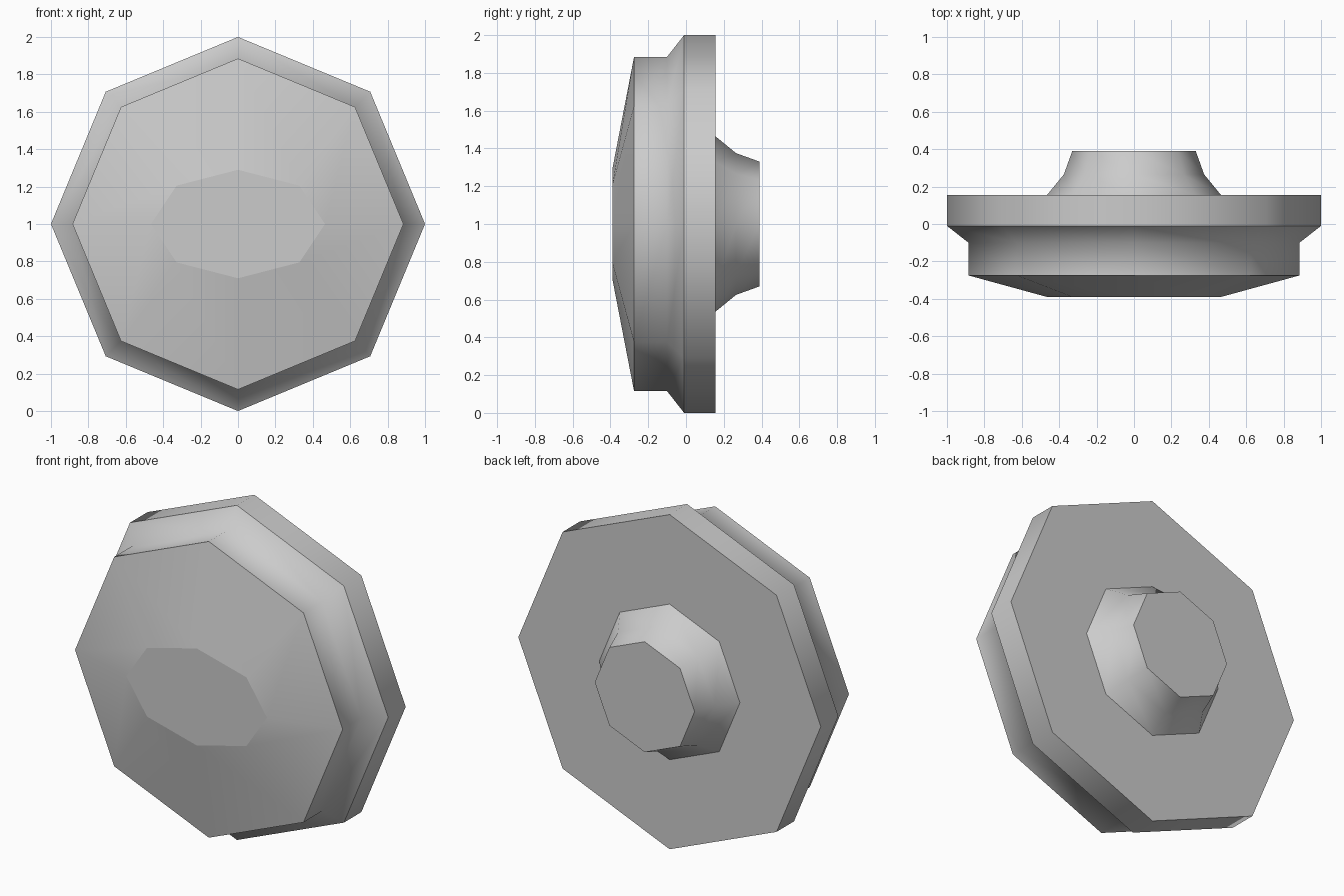
import bpy, bmesh
from math import cos, sin, pi

cube = bpy.data.objects.get("Cube")
if cube:
    bpy.data.objects.remove(cube, do_unlink=True)

SIDES = 8
CENTRE_Z = 1.0

grey = bpy.data.materials.new("plain_grey")
grey.use_nodes = True
colour = (0.6, 0.6, 0.6, 1.0)
grey.diffuse_color = colour
grey.node_tree.nodes["Principled BSDF"].inputs["Base Color"].default_value = colour


def lathe(name, stations):
    """Skin octagonal rings along y; each station is (y, x radius, z radius, sharp)."""
    bm = bmesh.new()
    rings = []
    for y, rx, rz, sharp in stations:
        angles = [2 * pi * i / SIDES for i in range(SIDES)]
        rings.append([bm.verts.new((rx * cos(a), y, rz * sin(a))) for a in angles])
    for a, b in zip(rings, rings[1:]):
        for i in range(SIDES):
            j = (i + 1) % SIDES
            bm.faces.new((a[i], a[j], b[j], b[i]))
    bm.faces.new(rings[0])
    bm.faces.new(rings[-1])
    bmesh.ops.recalc_face_normals(bm, faces=bm.faces)
    for f in bm.faces:
        f.smooth = True
    # Keep the crisp rims, let the other rings blend
    for ring, station in zip(rings, stations):
        if station[3]:
            for i in range(SIDES):
                bm.edges.get((ring[i], ring[(i + 1) % SIDES])).smooth = False
    mesh = bpy.data.meshes.new(name)
    bm.to_mesh(mesh)
    bm.free()
    mesh.materials.append(grey)
    obj = bpy.data.objects.new(name, mesh)
    obj.location.z = CENTRE_Z
    bpy.context.collection.objects.link(obj)
    return obj


# Domed front with an oval flat, stepped collar, wide flange and rear stem
lathe("knob_body", [
    (-0.39, 0.465, 0.29, True),
    (-0.275, 0.885, 0.885, True),
    (-0.10, 0.885, 0.885, False),
    (-0.01, 1.0, 1.0, True),
    (0.155, 1.0, 1.0, True),
    (0.155, 0.465, 0.465, True),
    (0.265, 0.375, 0.375, False),
    (0.39, 0.33, 0.33, True),
])
